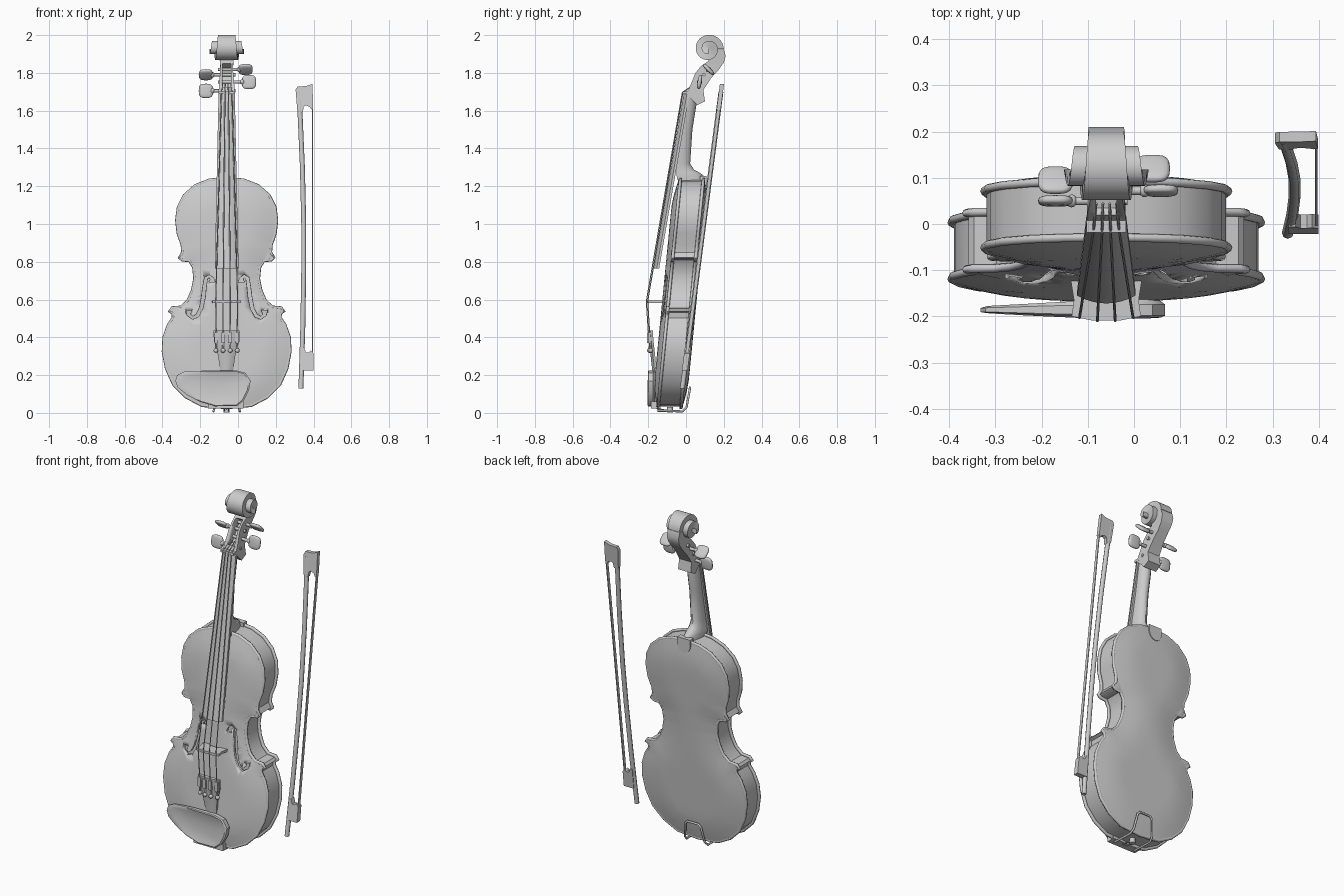
import bpy, bmesh, math
from mathutils import Matrix, Vector
from mathutils.geometry import intersect_point_line

if "Cube" in bpy.data.objects:
    bpy.data.objects.remove(bpy.data.objects["Cube"])

def activate(ob):
    bpy.ops.object.select_all(action='DESELECT')
    ob.select_set(True)
    bpy.context.view_layer.objects.active = ob

def finish(bm, name, angle=35):
    bmesh.ops.recalc_face_normals(bm, faces=bm.faces[:])
    me = bpy.data.meshes.new(name)
    bm.to_mesh(me)
    bm.free()
    ob = bpy.data.objects.new(name, me)
    bpy.context.collection.objects.link(ob)
    activate(ob)
    bpy.ops.object.shade_smooth_by_angle(angle=math.radians(angle))
    return ob

def loft(name, rings, caps=True, angle=35):
    bm = bmesh.new()
    vs = [[bm.verts.new(p) for p in r] for r in rings]
    n = len(vs[0])
    for a, b in zip(vs, vs[1:]):
        for i in range(n):
            bm.faces.new((a[i], a[(i + 1) % n], b[(i + 1) % n], b[i]))
    if caps:
        bm.faces.new(vs[0])
        bm.faces.new(vs[-1])
    return finish(bm, name, angle)

def prism_xz(name, pts, y0, y1, caps=True):
    return loft(name, [[(x, y, z) for x, z in pts] for y in (y0, y1)], caps)

def subtract(ob, cut, use_self=False):
    cut.hide_render = True
    m = ob.modifiers.new('cut', 'BOOLEAN')
    m.object, m.operation, m.use_self = cut, 'DIFFERENCE', use_self
    activate(ob)
    bpy.ops.object.modifier_apply(modifier=m.name)
    bpy.data.objects.remove(cut)

def tube(name, pts, r, cyclic=False, radii=None, res=2):
    cu = bpy.data.curves.new(name, 'CURVE')
    cu.dimensions = '3D'
    cu.bevel_depth, cu.bevel_resolution, cu.use_fill_caps = r, res, True
    sp = cu.splines.new('POLY')
    sp.points.add(len(pts) - 1)
    for i, p in enumerate(pts):
        sp.points[i].co = (*p, 1)
        sp.points[i].radius = radii[i] if radii else 1
    sp.use_cyclic_u = cyclic
    ob = bpy.data.objects.new(name, cu)
    bpy.context.collection.objects.link(ob)
    activate(ob)
    bpy.ops.object.convert(target='MESH')
    ob = bpy.context.view_layer.objects.active
    bpy.ops.object.shade_smooth_by_angle(angle=math.radians(50))
    return ob

def box(name, x0, x1, y0, y1, z0, z1):
    return prism_xz(name, [(x0, z0), (x1, z0), (x1, z1), (x0, z1)], y0, y1)

def ball(name, loc, scale, rot=0, power=1):
    bm = bmesh.new()
    bmesh.ops.create_uvsphere(bm, u_segments=16, v_segments=10, radius=1)
    for v in bm.verts:
        v.co = [math.copysign(abs(c) ** power, c) for c in v.co]
    bm.transform(Matrix.Translation(loc) @ Matrix.Rotation(rot, 4, 'X') @ Matrix.Diagonal((*scale, 1)))
    return finish(bm, name, 60)

# body outline: right half from bottom to top, then mirrored
half = [(0, .028), (.13, .04), (.215, .085), (.28, .15), (.318, .235), (.335, .325), (.331, .4),
        (.308, .465), (.282, .505), (.285, .528), (.303, .538), (.288, .556), (.24, .56), (.203, .595),
        (.18, .65), (.168, .71), (.174, .77), (.196, .806), (.235, .81), (.25, .822), (.232, .85),
        (.235, .89), (.256, .95), (.264, 1.02), (.255, 1.09), (.225, 1.15), (.165, 1.203), (.09, 1.232), (0, 1.24)]
outline = half + [(-x, z) for x, z in half[-2:0:-1]]

def edge_distance(p):
    best = 9
    for a, b in zip(outline, outline[1:] + outline[:1]):
        a, b, q = (Vector((*v, 0)) for v in (a, b, p))
        c, t = intersect_point_line(q, a, b)
        c = a if t < 0 else b if t > 1 else c
        best = min(best, (q - c).length)
    return best

def plate(name, side, rise):
    bm = bmesh.new()
    f = bm.faces.new([bm.verts.new((x, 0, z)) for x, z in outline])
    bm.normal_update()
    bmesh.ops.triangulate(bm, faces=[f])
    cuts = [((i * .044, 0, 0), (1, 0, 0)) for i in range(-7, 8)]
    cuts += [((0, 0, .02 + i * .0493), (0, 0, 1)) for i in range(1, 25)]
    for co, no in cuts:
        bmesh.ops.bisect_plane(bm, geom=bm.verts[:] + bm.edges[:] + bm.faces[:], plane_co=co, plane_no=no)
    for v in bm.verts:
        t = min(1, edge_distance((v.co.x, v.co.z)) / .16)
        v.co.y = side * (.052 + rise * math.sin(t * math.pi / 2))
    r = bmesh.ops.extrude_face_region(bm, geom=bm.faces[:], use_keep_orig=True)
    for v in r['geom']:
        if isinstance(v, bmesh.types.BMVert):
            v.co.y += side * .016
    return finish(bm, name)

# arched plates with rolled edges, ribs between them
top = plate('top_plate', -1, .026)
body = [top, plate('back_plate', 1, .02)]
for nm, y in (('top_edge', -.061), ('back_edge', .061)):
    body.append(tube(nm, [(x, y, z) for x, z in outline], .009, True))
inner = []
for i, (x, z) in enumerate(outline):
    a, b = outline[i - 1], outline[(i + 1) % len(outline)]
    t = Vector((b[0] - a[0], b[1] - a[1])).normalized()
    inner.append((x - t.y * .005, z + t.x * .005))
body.append(prism_xz('ribs', inner, -.056, .056, False))

# f-shaped sound holes cut through the top
fpath = [(.078, .692), (.078, .712), (.093, .724), (.11, .712), (.117, .67), (.124, .61), (.135, .555),
         (.155, .515), (.18, .503), (.2, .518), (.2, .543)]
for s in (1, -1):
    cut = tube('hole_cutter', [(s * x, 0, z) for x, z in fpath], .0095,
               radii=[1.8, 1, .8, 1, 1, 1.1, 1, 1, .8, 1, 1.8])
    cut.data.transform(Matrix.Translation((0, -.085, 0)) @ Matrix.Scale(6, 4, (0, 1, 0)))
    subtract(top, cut, True)
lean = Matrix(((1, 0, 0, 0), (0, 1, .098, -.09), (0, 0, 1, 0), (0, 0, 0, 1)))
for ob in body:
    ob.data.transform(lean)

# fingerboard and tailpiece: boards with a crowned front
def board(name, rows, thick, crown):
    rings = []
    for z, w, y in rows:
        r = [(w * (i / 4 - 1), y + crown * (i / 4 - 1) ** 2, z) for i in range(9)]
        rings.append(r + [(w, y + thick, z), (-w, y + thick, z)])
    return loft(name, rings)
board('fingerboard', [(.765, .063, -.172), (1.69, .043, -.012)], .03, .017)
board('tailpiece', [(.05, .022, -.165), (.22, .034, -.178), (.3, .045, -.187), (.355, .058, -.193),
                    (.38, .068, -.196), (.435, .069, -.2)], .024, .012)

# neck with heel and button
rings = []
for z, w, yf, yb in [(1.22, .045, -.04, .1), (1.255, .045, -.05, .094), (1.27, .043, -.05, .075),
                     (1.288, .041, -.05, .042), (1.32, .039, -.05, .022), (1.5, .037, -.022, .034),
                     (1.63, .038, 0, .055), (1.68, .038, .008, .05)]:
    rings.append([(w * math.cos(a * math.pi / 8), yf + (yb - yf) * math.sin(a * math.pi / 8), z)
                  for a in range(9)])
loft('neck', rings)
arc = [(.042 * math.cos(a * math.pi / 8), 1.215 - .045 * math.sin(a * math.pi / 8)) for a in range(9)]
prism_xz('heel_button', [(.042, 1.255)] + arc + [(-.042, 1.255)], .075, .108)
box('nut', -.043, .043, -.018, .02, 1.688, 1.702)

# pegbox lofted up into the scroll, hollowed from the front
sec = [(0, 1.69, .06, 1.63, .042), (.012, 1.71, .1, 1.65, .042), (.028, 1.745, .092, 1.71, .04),
       (.05, 1.8, .135, 1.775, .035), (.08, 1.837, .172, 1.815, .033), (.115, 1.86, .2, 1.855, .036),
       (.13, 1.89, .21, 1.89, .038), (.12, 1.925, .2, 1.925, .04)]
pegbox = loft('pegbox', [[(-w, a, b), (w, a, b), (w, c, d), (-w, c, d)] for a, b, c, d, w in sec])
hollow = [(-.01, 1.75), (.035, 1.712), (.065, 1.718), (.105, 1.782), (.14, 1.822), (.07, 1.87)]
subtract(pegbox, loft('pegbox_cutter', [[(x, y, z) for y, z in hollow] for x in (-.022, .022)]))
rings = []
for i in range(64):
    t = i / 63
    a, r, w = math.radians(630 * t), .082 - .055 * t, .037 + .055 * t
    y, z = .118 + r * math.cos(a), 1.927 + r * math.sin(a)
    rings.append([(w, .118, 1.927), (w, y, z), (-w, y, z), (-w, .118, 1.927)])
loft('scroll', rings)

# tuning pegs: side, height, depth, twist
for i, (x, z, y, tw) in enumerate([(-.11, 1.79, .095, .8), (-.11, 1.705, .05, -.1),
                                   (.1, 1.818, .12, .8), (.118, 1.752, .072, -.15)]):
    s = 1 if x > 0 else -1
    tube(f'peg_shaft_{i}', [(x, y, z), (-s * .046, y, z)], .009)
    ball(f'peg_collar_{i}', (x - s * .035, y, z), (.012, .014, .014))
    ball(f'peg_head_{i}', (x, y, z), (.038, .011, .038), tw, .65)

# bridge
arch = [(-.075, -.2), (-.03, -.209), (.03, -.209), (.075, -.2), (.07, -.165), (.078, -.115),
        (.04, -.115), (.025, -.135), (-.025, -.135), (-.04, -.115), (-.078, -.115), (-.07, -.165)]
loft('bridge', [[(x, y, z) for x, y in arch] for z in (.582, .596)])

# strings, fine tuners and their screws
for i in range(4):
    k = (i - 1.5) / 1.5
    dy = .008 * k * k
    tube(f'string_{i}', [(k * .022, .045, 1.74), (k * .028, -.02 + dy / 2, 1.697),
                         (k * .058, -.211 + dy, .59), (k * .055, -.2 + dy, .42)], .003, res=1)
    box(f'fine_tuner_{i}', k * .055 - .01, k * .055 + .01, -.207 + dy, -.185, .37, .425)
    ball(f'tuner_screw_{i}', (k * .057, -.195 + dy, .33), (.012, .012, .012))
    tube(f'tuner_stem_{i}', [(k * .057, -.195 + dy, .33), (k * .055, -.19, .38)], .005)

# end button and tail gut
tube('end_button', [(0, -.085, .001), (0, -.085, .03)], .016)
for s in (-1, 1):
    tube('tail_gut', [(s * .012, -.155, .07), (s * .012, -.15, .022), (s * .012, -.085, .01)], .004)

# chin rest, thinner towards the outer side, with foot and wire clamp
chin = [(-.272, .17), (-.262, .2), (-.225, .218), (-.1, .225), (.05, .225), (.1, .212), (.127, .17),
        (.118, .12), (.09, .065), (.055, .037), (-.06, .035), (-.14, .058), (-.21, .095), (-.26, .135)]
rings = []
for s, d in [(.93, .022), (1, .012), (1, -.012), (.95, -.016), (.8, -.01), (.3, -.003)]:
    ring = []
    for x, z in chin:
        px, pz = -.06 + (x + .06) * s, .13 + (z - .13) * s
        ring.append((px, -.186 + .02 * (.2 - pz) * (d < 0) * -1 + d * min(1, .35 + (px + .272) * 2.5), pz))
    rings.append(ring)
loft('chin_rest', rings)
box('chin_rest_foot', -.1, .09, -.185, -.135, .022, .06)
tube('clamp_loop', [(-.07, -.15, .012), (-.07, -.02, .008), (-.064, .003, .03), (-.05, .019, .12),
                    (-.035, .021, .135), (.035, .021, .135), (.05, .019, .12), (.064, .003, .03),
                    (.07, -.02, .008), (.07, -.15, .012)], .006)

# move the whole instrument onto its axis
for ob in bpy.data.objects:
    ob.data.transform(Matrix.Translation((-.06, 0, 0)))

# bow: stick, head, frog, hair
stick = [(.333, .13), (.336, .22), (.343, .45), (.348, .75), (.348, 1.0), (.341, 1.3), (.33, 1.55), (.323, 1.7)]
bow = [tube('bow_stick', [(x, 0, z) for x, z in stick], .013),
       prism_xz('bow_head', [(.305, 1.71), (.315, 1.728), (.36, 1.73), (.394, 1.742), (.398, 1.62), (.388, 1.605),
                             (.38, 1.62), (.36, 1.628), (.348, 1.62), (.342, 1.59), (.314, 1.6)], -.011, .011),
       prism_xz('bow_frog', [(.335, .225), (.4, .225), (.4, .315), (.385, .33), (.375, .32), (.36, .32),
                             (.35, .345), (.335, .345)], -.015, .015),
       box('bow_hair', .392, .397, -.009, .009, .3, 1.63)]
for ob in bow:
    ob.data.transform(Matrix(((1, 0, 0, 0), (0, 1, .13, -.036), (0, 0, 1, 0), (0, 0, 0, 1))))
